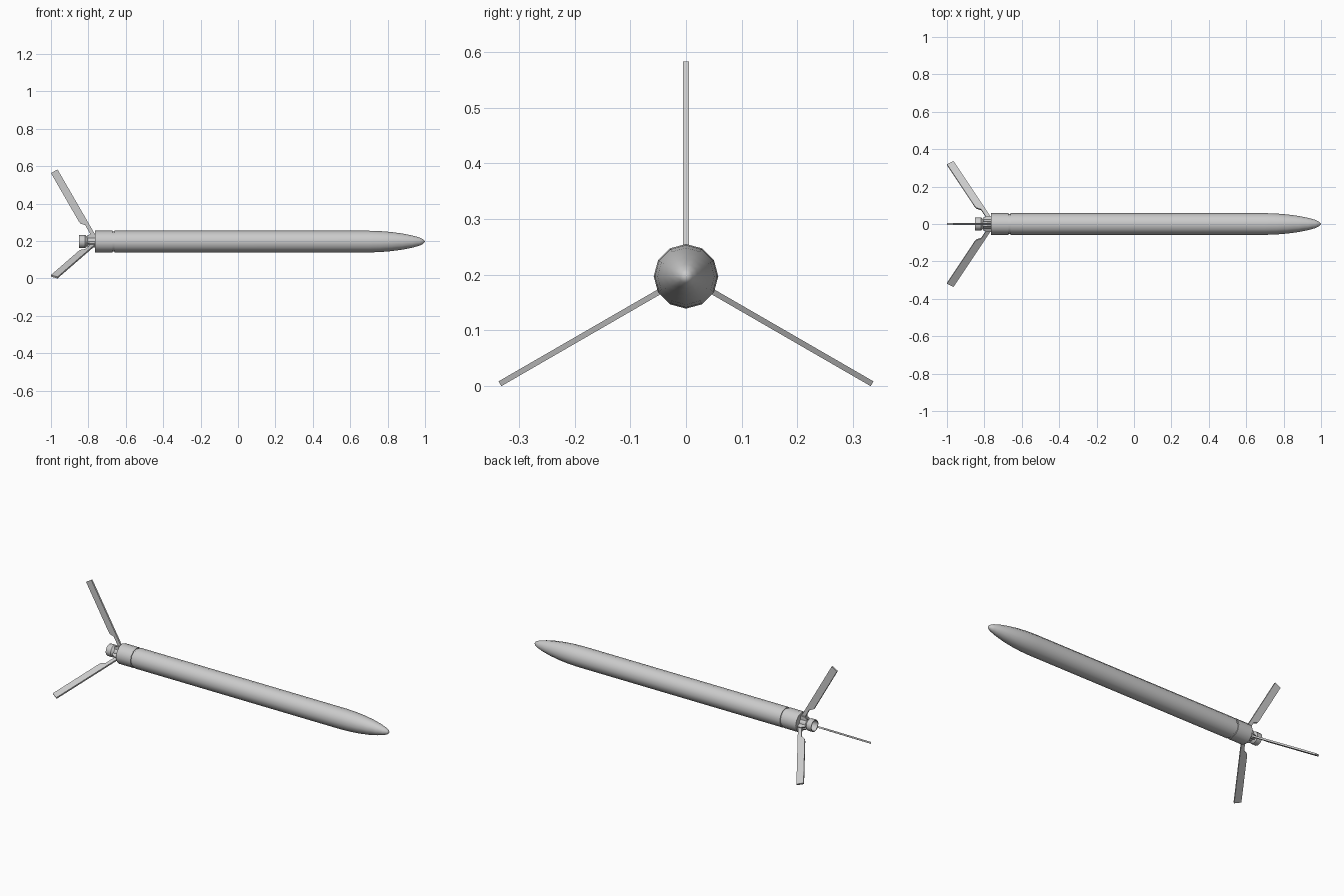
import bpy, bmesh, math
from mathutils import Matrix, Vector

old = bpy.data.objects.get("Cube")
if old:
    bpy.data.objects.remove(old, do_unlink=True)

AXIS_Z = 0.197
SIDES = 12

grey = bpy.data.materials.new("light grey")
grey.use_nodes = True
colour = (0.6, 0.6, 0.6, 1)
grey.diffuse_color = colour
grey.node_tree.nodes["Principled BSDF"].inputs["Base Color"].default_value = colour


def finish(name, bm, smooth=False):
    bmesh.ops.remove_doubles(bm, verts=bm.verts, dist=1e-5)
    bmesh.ops.recalc_face_normals(bm, faces=bm.faces)
    mesh = bpy.data.meshes.new(name)
    bm.to_mesh(mesh)
    bm.free()
    mesh.materials.append(grey)
    obj = bpy.data.objects.new(name, mesh)
    bpy.context.collection.objects.link(obj)
    if smooth:
        bpy.ops.object.select_all(action='DESELECT')
        obj.select_set(True)
        bpy.context.view_layer.objects.active = obj
        bpy.ops.object.shade_smooth_by_angle(angle=math.radians(35))
    return obj


def lathe(name, profile):
    """Revolve (x, radius) points about the long axis."""
    bm = bmesh.new()
    verts = [bm.verts.new((x, 0, r)) for x, r in profile]
    edges = [bm.edges.new(pair) for pair in zip(verts, verts[1:])]
    bmesh.ops.spin(bm, geom=verts + edges, cent=(0, 0, 0), axis=(1, 0, 0),
                   angle=math.tau, steps=SIDES, use_duplicate=False)
    bmesh.ops.translate(bm, verts=bm.verts, vec=(0, 0, AXIS_Z))
    return finish(name, bm, smooth=True)


def plate(name, outline, thickness, offset, angle):
    """Extrude an (x, radius) outline sideways and turn it about the axis."""
    bm = bmesh.new()
    face = bm.faces.new([bm.verts.new((x, offset - thickness / 2, r))
                         for x, r in outline])
    ext = bmesh.ops.extrude_face_region(bm, geom=[face])
    moved = [v for v in ext["geom"] if isinstance(v, bmesh.types.BMVert)]
    bmesh.ops.translate(bm, verts=moved, vec=(0, thickness, 0))
    turn = Matrix.Translation(Vector((0, 0, AXIS_Z))) @ Matrix.Rotation(angle, 4, 'X')
    bm.transform(turn)
    return finish(name, bm)


# Main tube with rounded pointed nose
lathe("body_and_nose", [
    (-0.66, 0), (-0.66, 0.058), (0.70, 0.058), (0.76, 0.056), (0.82, 0.051),
    (0.88, 0.043), (0.93, 0.033), (0.97, 0.022), (0.99, 0.012), (1.0, 0)])

# Recessed joint and tail section
lathe("joint_groove", [(-0.672, 0.053), (-0.658, 0.053)])
lathe("tail_section", [(-0.765, 0), (-0.765, 0.058), (-0.67, 0.058), (-0.67, 0)])

# Hollow exhaust nozzle behind the tail
lathe("nozzle", [
    (-0.764, 0.024), (-0.805, 0.024), (-0.818, 0.035), (-0.85, 0.035),
    (-0.85, 0.030), (-0.818, 0.028), (-0.805, 0.018), (-0.785, 0.018), (-0.785, 0)])

# Three swept folding fins with hinge lugs
FIN = [(-0.965, 0.386), (-1.0, 0.366), (-0.851, 0.107), (-0.843, 0.097),
       (-0.817, 0.088), (-0.79, 0.04), (-0.79, 0.02), (-0.766, 0.02), (-0.766, 0.041)]
LUG = [(-0.764, 0.01), (-0.764, 0.042), (-0.785, 0.042), (-0.808, 0.032), (-0.808, 0.01)]
for i, side in enumerate(("top", "right", "left")):
    angle = i * math.tau / 3
    plate(side + "_fin", FIN, 0.01, 0, angle)
    for label, offset in (("a", -0.009), ("b", 0.009)):
        plate(f"{side}_hinge_lug_{label}", LUG, 0.007, offset, angle)
